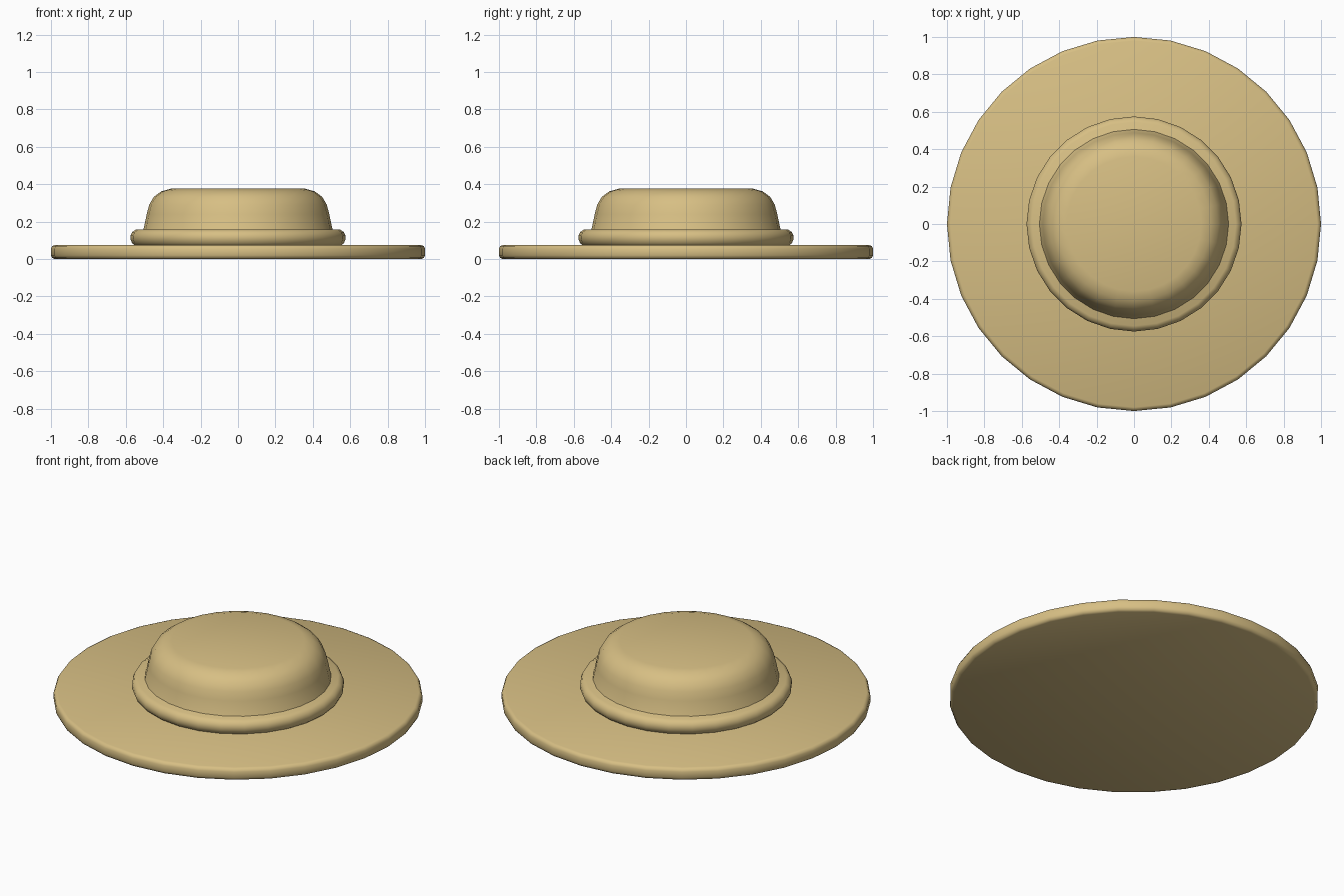
import bpy
import math

cube = bpy.data.objects.get("Cube")
if cube:
    bpy.data.objects.remove(cube, do_unlink=True)

straw = bpy.data.materials.new("straw_tan")
straw.use_nodes = True
straw.diffuse_color = (0.68, 0.52, 0.23, 1)
bsdf = next(n for n in straw.node_tree.nodes if n.type == "BSDF_PRINCIPLED")
bsdf.inputs["Base Color"].default_value = straw.diffuse_color
bsdf.inputs["Roughness"].default_value = 0.8


def lathe(name, profile, sides):
    """Spin a (radius, height) profile, bottom to top, and cap both ends."""
    verts, faces = [], []
    for r, z in profile:
        for i in range(sides):
            a = math.tau * i / sides
            verts.append((r * math.cos(a), r * math.sin(a), z))
    for k in range(len(profile) - 1):
        for i in range(sides):
            j = (i + 1) % sides
            low, high = k * sides, (k + 1) * sides
            faces.append((low + i, low + j, high + j, high + i))
    faces.append(tuple(reversed(range(sides))))
    faces.append(tuple(range(len(verts) - sides, len(verts))))
    mesh = bpy.data.meshes.new(name)
    mesh.from_pydata(verts, [], faces)
    mesh.materials.append(straw)
    obj = bpy.data.objects.new(name, mesh)
    bpy.context.collection.objects.link(obj)
    bpy.ops.object.select_all(action="DESELECT")
    obj.select_set(True)
    bpy.context.view_layer.objects.active = obj
    bpy.ops.object.shade_smooth_by_angle(angle=math.radians(50))
    return obj


# Wide flat brim with a softened rim
lathe("brim", [(0.98, 0), (0.993, 0.006), (1, 0.02), (1, 0.055),
               (0.993, 0.069), (0.98, 0.075)], 32)

# Rounded band around the foot of the crown
lathe("band", [(0.55, 0.07), (0.566, 0.085), (0.575, 0.105), (0.575, 0.125),
               (0.566, 0.145), (0.545, 0.158)], 28)

# Crown with sloping sides and a rounded shoulder
lathe("crown", [(0.515, 0.14), (0.505, 0.16), (0.488, 0.24), (0.475, 0.29),
                (0.45, 0.333), (0.41, 0.362), (0.36, 0.376)], 28)
